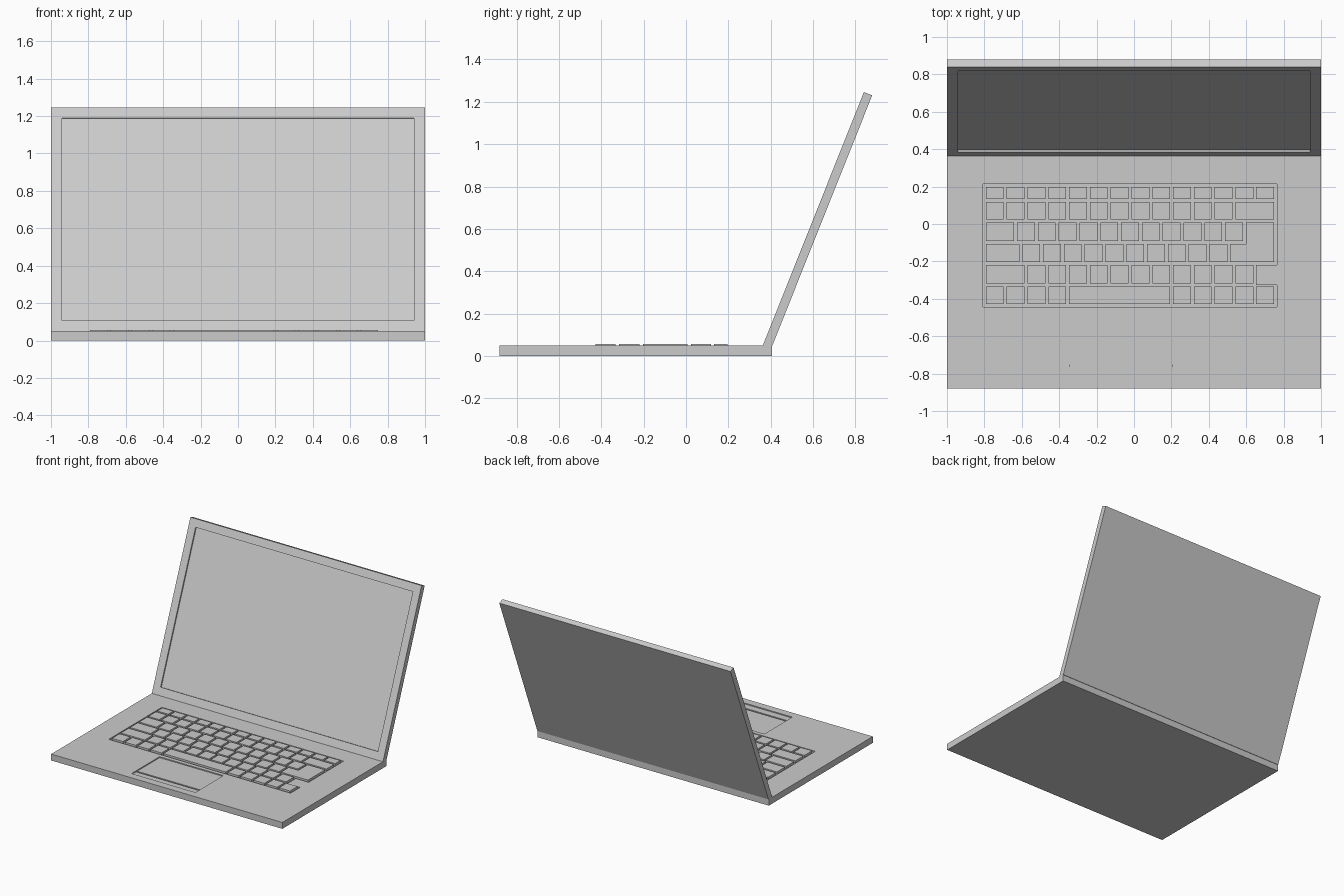
import bpy, bmesh
from mathutils import Vector

if "Cube" in bpy.data.objects:
    bpy.data.objects.remove(bpy.data.objects["Cube"])

GREY = bpy.data.materials.new("light_grey")
GREY.diffuse_color = (0.6, 0.6, 0.6, 1)
GREY.use_nodes = True
GREY.node_tree.nodes["Principled BSDF"].inputs["Base Color"].default_value = GREY.diffuse_color


def add_prism(bm, outline, lo, hi, place):
    """Closed prism: 2D outline extruded from lo to hi, mapped to 3D by place."""
    rings = [[bm.verts.new(place(p, q, h)) for p, q in outline] for h in (lo, hi)]
    n = len(outline)
    bm.faces.new(rings[0][::-1])
    bm.faces.new(rings[1])
    for i in range(n):
        j = (i + 1) % n
        bm.faces.new((rings[0][i], rings[0][j], rings[1][j], rings[1][i]))


def upright(p, q, h):
    return Vector((p, q, h))


def sideways(p, q, h):
    return Vector((h, p, q))


def finish(name, bm):
    bmesh.ops.recalc_face_normals(bm, faces=bm.faces)
    mesh = bpy.data.meshes.new(name)
    bm.to_mesh(mesh)
    bm.free()
    mesh.materials.append(GREY)
    obj = bpy.data.objects.new(name, mesh)
    bpy.context.collection.objects.link(obj)
    return obj


def prism(name, outline, lo, hi, place=upright):
    bm = bmesh.new()
    add_prism(bm, outline, lo, hi, place)
    return finish(name, bm)


def rect(x0, x1, y0, y1):
    return [(x0, y0), (x1, y0), (x1, y1), (x0, y1)]


def cut(target, cutter):
    """Subtract the cutter from the target and drop the cutter."""
    cutter.hide_render = True
    mod = target.modifiers.new("cut", 'BOOLEAN')
    mod.operation = 'DIFFERENCE'
    mod.solver = 'EXACT'
    mod.object = cutter
    bpy.context.view_layer.objects.active = target
    bpy.ops.object.modifier_apply(modifier=mod.name)
    bpy.data.objects.remove(cutter)


DECK = 0.05
WELL = 0.012         # depth of the recesses
GAP = 0.016          # space between keys
LEFT, UNIT = -0.80, 0.1112
ROWS = [-0.435, -0.325, -0.212, -0.10, 0.015, 0.125, 0.205]


def col(u):
    return LEFT + u * UNIT


# Base slab
base = prism("base", rect(-1, 1, -0.88, 0.405), 0, DECK)

# Keyboard well, notched beside the up-arrow key
e = GAP / 2
xl, xr, xn = col(0) - e, col(14) + e, col(13) + e
well = [(xl, ROWS[0] - e), (xr, ROWS[0] - e), (xr, ROWS[1]), (xn, ROWS[1]),
        (xn, ROWS[2] - e), (xr, ROWS[2] - e), (xr, ROWS[6] + e), (xl, ROWS[6] + e)]
cut(base, prism("well_cutter", well, DECK - WELL, 0.1))

# Trackpad recess with a groove in front of the pad for the button
cut(base, prism("pad_cutter", rect(-0.346, 0.206, -0.82, -0.475), DECK - 0.008, 0.1))
cut(base, prism("groove_cutter", rect(-0.346, 0.206, -0.765, -0.752), DECK - 0.016, 0.1))

# Keys: widths per row in key units, front row first
layout = [
    [1] * 4 + [5] + [1] * 5,
    [2] + [1] * 11,
    [1.75] + [1] * 10,
    [1.5] + [1] * 11,
    [1] * 12 + [2],
    [1] * 14,
]
bm = bmesh.new()
key_lo, key_hi = DECK - WELL, DECK + 0.006
for r, widths in enumerate(layout):
    u = 0
    for w in widths:
        add_prism(bm, rect(col(u) + e, col(u + w) - e, ROWS[r] + e, ROWS[r + 1] - e),
                  key_lo, key_hi, upright)
        u += w
# Two-row enter key
a, b, c = col(11.75) + e, col(12.5) + e, col(14) - e
y0, y1, y2 = ROWS[2] + e, ROWS[3] - e, ROWS[4] - e
add_prism(bm, [(a, y0), (c, y0), (c, y2), (b, y2), (b, y1), (a, y1)],
          key_lo, key_hi, upright)
finish("keys", bm)

# Lid leaning back, described by its slope and front normal in the y-z plane
foot, top = Vector((0.363, DECK)), Vector((0.84, 1.246))
slope = (top - foot).normalized()
inward = Vector((slope.y, -slope.x))
back_top = top + inward * 0.042
back_foot = back_top - slope * ((back_top.y - DECK) / slope.y)
lid = prism("lid", [tuple(p) for p in (foot, back_foot, back_top, top)], -1, 1, sideways)

# Screen recess in the lid
s0 = foot + slope * 0.06
s1 = top - slope * 0.06
screen = [s0 - inward * 0.05, s0 + inward * 0.011, s1 + inward * 0.011, s1 - inward * 0.05]
cut(lid, prism("screen_cutter", [tuple(p) for p in screen], -0.94, 0.94, sideways))
